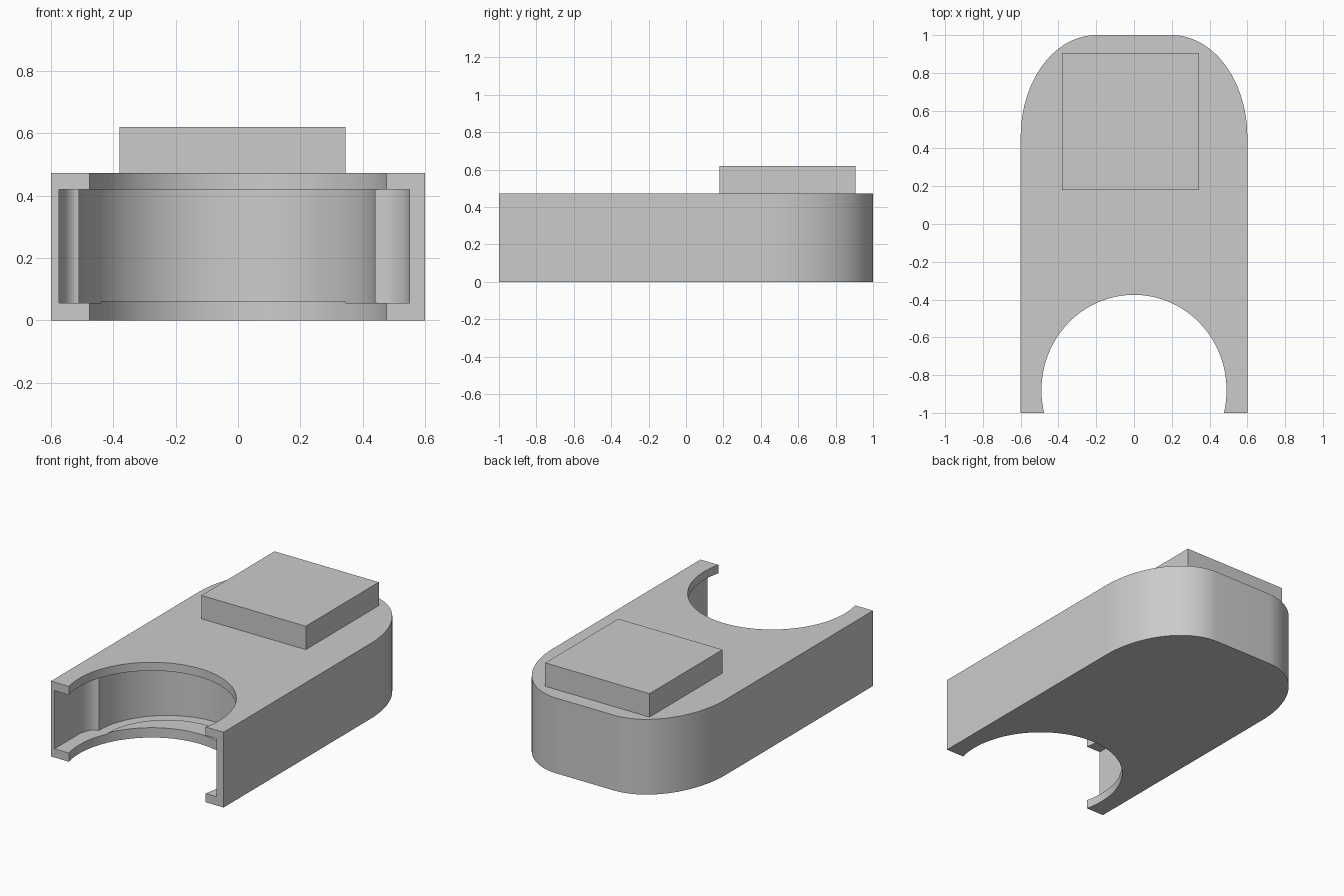
import bpy, bmesh, math

if "Cube" in bpy.data.objects:
    bpy.data.objects.remove(bpy.data.objects["Cube"])

grey = bpy.data.materials.new("plain_grey")
grey.diffuse_color = (0.6, 0.6, 0.6, 1)
grey.use_nodes = True
grey.node_tree.nodes["Principled BSDF"].inputs["Base Color"].default_value = grey.diffuse_color


def arc(cx, cy, rx, ry, a0, a1, n):
    """Points on an ellipse from angle a0 to a1 in degrees."""
    pts = []
    for i in range(n + 1):
        a = math.radians(a0 + (a1 - a0) * i / n)
        pts.append((cx + rx * math.cos(a), cy + ry * math.sin(a)))
    return pts


def prism(name, outline, z0, z1):
    """Extrude a plan outline between two heights."""
    bm = bmesh.new()
    face = bm.faces.new([bm.verts.new((x, y, z0)) for x, y in outline])
    new = bmesh.ops.extrude_face_region(bm, geom=[face])["geom"]
    bmesh.ops.translate(bm, vec=(0, 0, z1 - z0),
                        verts=[v for v in new if isinstance(v, bmesh.types.BMVert)])
    bmesh.ops.recalc_face_normals(bm, faces=bm.faces)
    mesh = bpy.data.meshes.new(name)
    bm.to_mesh(mesh)
    bm.free()
    mesh.materials.append(grey)
    obj = bpy.data.objects.new(name, mesh)
    bpy.context.collection.objects.link(obj)
    return obj


def activate(obj):
    bpy.ops.object.select_all(action='DESELECT')
    obj.select_set(True)
    bpy.context.view_layer.objects.active = obj


def cut(obj, cutter):
    activate(obj)
    mod = obj.modifiers.new("cut", 'BOOLEAN')
    mod.operation = 'DIFFERENCE'
    mod.solver = 'EXACT'
    mod.object = cutter
    bpy.ops.object.modifier_apply(modifier=mod.name)


# Body with two rounded rear corners
body = prism("body", [(-0.6, -1), (0.6, -1)]
             + arc(0.2, 0.46, 0.4, 0.54, 0, 90, 24)
             + arc(-0.2, 0.46, 0.4, 0.54, 90, 180, 24), 0, 0.473)

# Round opening through the front
opening = prism("opening_cutter", arc(0, -0.88, 0.49, 0.505, 0, 357.1875, 127), -0.2, 0.7)

# Pocket between floor and ceiling: straight sides, small fillets, round back
pocket = prism("pocket_cutter", [(-0.575, -1.2), (0.55, -1.2)]
               + arc(0.44, -0.77, 0.11, 0.116, 0, 90, 10)
               + arc(-0.035, -0.654, 0.475, 0.475, 0, 180, 64)[1:-1]
               + arc(-0.51, -0.77, 0.065, 0.116, 90, 180, 10), 0.055, 0.42)

# Thin raised pad on the pocket floor
pad = prism("floor_pad", arc(-0.035, -0.66, 0.405, 0.405, 0, 356.25, 95), 0.05, 0.062)

cut(body, pocket)
cut(body, opening)
cut(pad, opening)
for cutter in (opening, pocket):
    bpy.data.objects.remove(cutter)

# Rectangular block on top
block = prism("top_block", [(-0.38, 0.18), (0.345, 0.18), (0.345, 0.905), (-0.38, 0.905)],
              0.473, 0.62)

for obj in (body, pad, block):
    activate(obj)
    bpy.ops.object.shade_smooth_by_angle(angle=math.radians(30))
